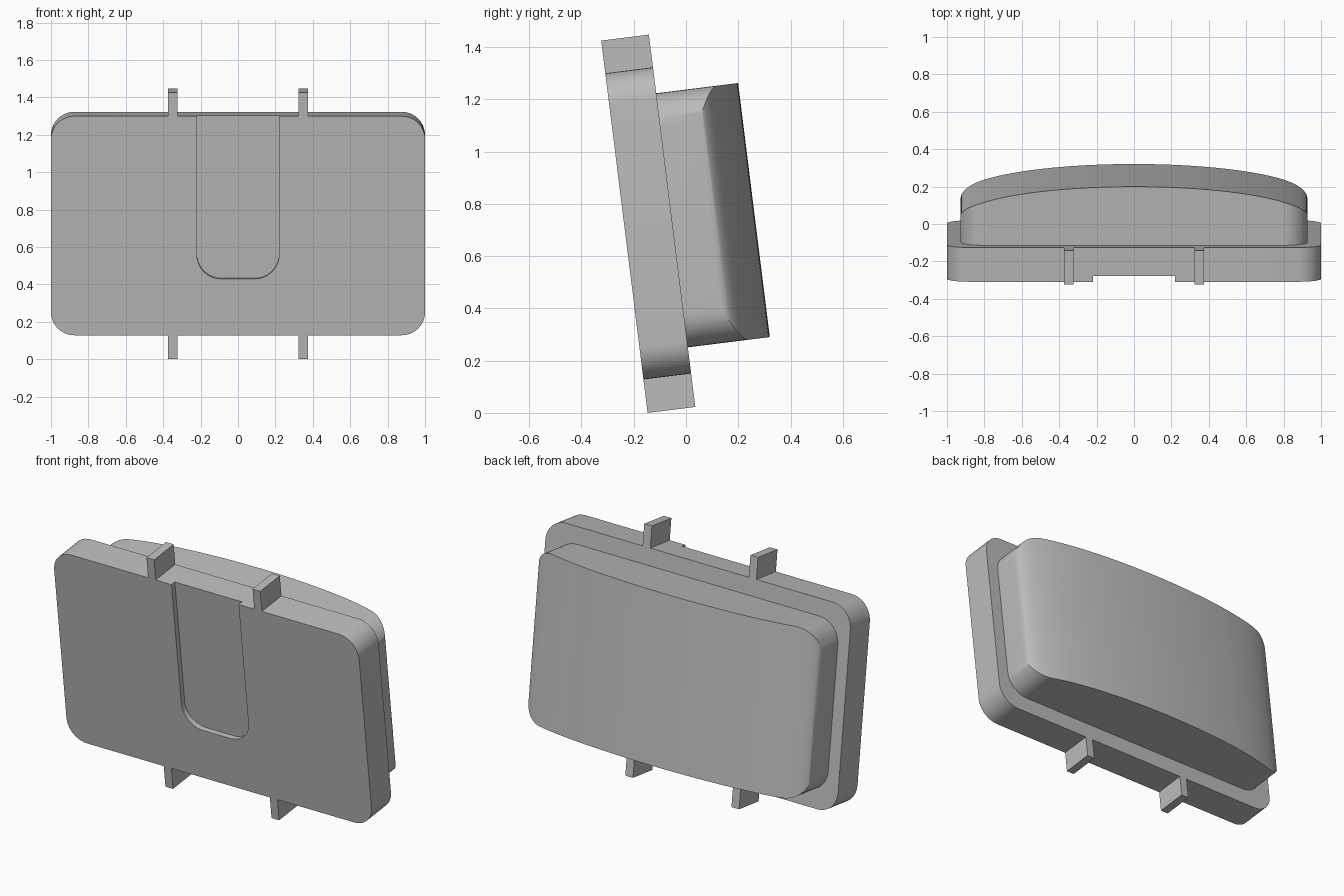
import bpy, bmesh
from math import radians, sin, cos, pi, sqrt
from mathutils import Matrix

cube = bpy.data.objects.get("Cube")
if cube:
    bpy.data.objects.remove(cube, do_unlink=True)

GREY = bpy.data.materials.new("plain grey")
GREY.use_nodes = True
colour = (0.5, 0.5, 0.5, 1)
GREY.diffuse_color = colour
GREY.node_tree.nodes["Principled BSDF"].inputs["Base Color"].default_value = colour

# The whole part leans back; local x = width, y = depth, z = height
LEAN = Matrix.Translation((0, -0.147, 0)) @ Matrix.Rotation(radians(7.1), 4, 'X')
THICK, LOW, HIGH = 0.184, 0.129, 1.31


def finish(name, bm):
    bmesh.ops.recalc_face_normals(bm, faces=bm.faces)
    mesh = bpy.data.meshes.new(name)
    bm.to_mesh(mesh)
    bm.free()
    mesh.materials.append(GREY)
    obj = bpy.data.objects.new(name, mesh)
    bpy.context.collection.objects.link(obj)
    obj.matrix_world = LEAN
    return obj


def activate(obj):
    bpy.ops.object.select_all(action='DESELECT')
    obj.select_set(True)
    bpy.context.view_layer.objects.active = obj


def smooth(obj):
    activate(obj)
    bpy.ops.object.shade_smooth_by_angle(angle=radians(30))


def rounded_outline(half, z0, z1, r_low, r_high, steps=10):
    """Rounded rectangle in the xz plane, anticlockwise from lower right."""
    corners = [(half, z0, r_low, -1, 1), (half, z1, r_high, 1, 1),
               (half, z1, r_high, 1, -1), (half, z0, r_low, -1, -1)]
    points = []
    for i, (h, z, r, up, side) in enumerate(corners):
        count = steps if r else 0
        for k in range(count + 1):
            a = (i - 1) * pi / 2 + k / steps * pi / 2
            points.append((side * (h - r) + r * cos(a), z - up * r + r * sin(a)))
    return points


def prism(name, outline, y0, y1):
    bm = bmesh.new()
    face = bm.faces.new([bm.verts.new((x, y0, z)) for x, z in outline])
    grown = bmesh.ops.extrude_face_region(bm, geom=[face])["geom"]
    verts = [g for g in grown if isinstance(g, bmesh.types.BMVert)]
    bmesh.ops.translate(bm, verts=verts, vec=(0, y1 - y0, 0))
    return finish(name, bm)


# Front plate with a shallow slot open at the top
plate = prism("front_plate", rounded_outline(1, LOW, HIGH, 0.125, 0.125), 0, THICK)
cutter = prism("slot_cutter", rounded_outline(0.22, 0.433, HIGH + 0.1, 0.13, 0), -0.1, 0.032)
cutter.hide_render = True
bpy.context.view_layer.update()
cut = plate.modifiers.new("slot", 'BOOLEAN')
cut.operation = 'DIFFERENCE'
cut.solver = 'EXACT'
cut.object = cutter
activate(plate)
bpy.ops.object.modifier_apply(modifier=cut.name)
bpy.data.objects.remove(cutter, do_unlink=True)
smooth(plate)

# Four mounting tabs
for side, x in (("left", 0.348), ("right", -0.348)):
    for level, z0, z1 in (("lower", 0, LOW), ("upper", HIGH, 1.436)):
        outline = [(x - 0.025, z0), (x + 0.025, z0), (x + 0.025, z1), (x - 0.025, z1)]
        prism(f"{level}_{side}_tab", outline, 0, THICK)

# Bulging back body: rounded rectangle with an elliptical back
HALF, MID, TALL, R = 0.927, 0.72, 0.49, 0.13
RIM, BULGE, STEPS = 0.33, 0.17, 64
bm = bmesh.new()
columns = []
for i in range(STEPS + 1):
    t = pi * (i / STEPS - 0.5)
    x = HALF * sin(t)
    into = max(0, abs(x) - (HALF - R))
    h = TALL - R + sqrt(max(0, R * R - into * into))
    depth = RIM + BULGE * cos(t)
    columns.append([bm.verts.new((x, y, z)) for y, z in
                    ((THICK, MID - h), (depth, MID - h), (depth, MID + h), (THICK, MID + h))])
for a, b in zip(columns, columns[1:]):
    for k in range(4):
        n = (k + 1) % 4
        bm.faces.new((a[k], b[k], b[n], a[n]))
bm.faces.new(columns[0])
bm.faces.new(columns[-1])
smooth(finish("back_body", bm))
